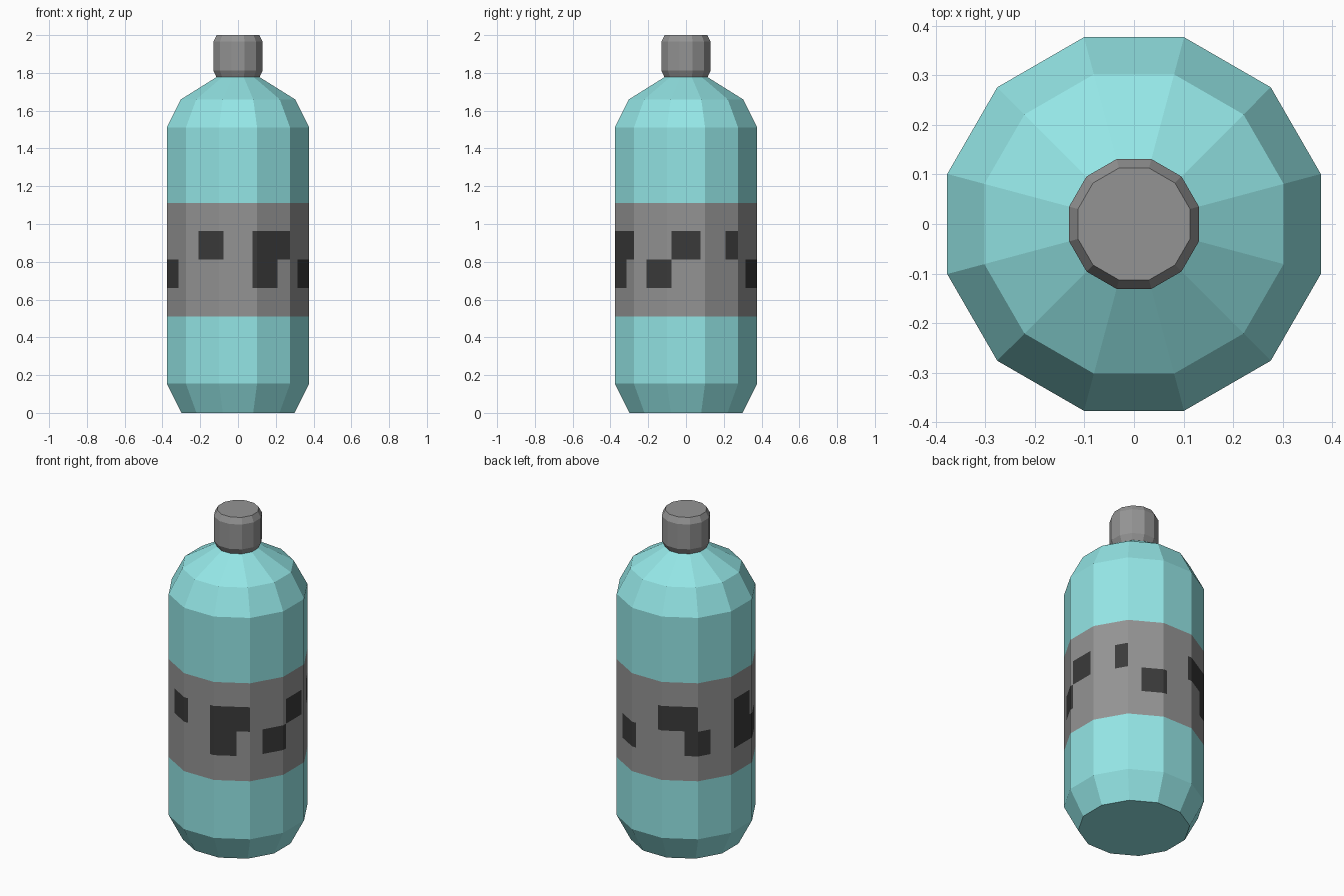
import bpy, bmesh, math

if "Cube" in bpy.data.objects:
    bpy.data.objects.remove(bpy.data.objects["Cube"])

SIDES = 12
PX = 32                      # label pattern columns around the bottle


def material(name, srgb):
    m = bpy.data.materials.new(name)
    lin = [((c / 255 + 0.055) / 1.055) ** 2.4 for c in srgb]
    m.diffuse_color = (*lin, 1)
    m.use_nodes = True
    m.node_tree.nodes["Principled BSDF"].inputs["Base Color"].default_value = m.diffuse_color
    return m


teal = material("teal plastic", (148, 230, 230))
grey = material("grey", (148, 148, 148))
dark = material("dark grey", (58, 58, 58))


def rim_point(u, apothem):
    """Point on the 12-gon; u runs 0..1 along the perimeter from front centre."""
    k = math.floor(u * SIDES + 0.5)
    t = u * SIDES - k                            # -0.5..0.5 across a side
    a = math.radians(-90 + 360 / SIDES * k)
    w = 2 * apothem * math.tan(math.pi / SIDES) * t
    return (apothem * math.cos(a) - w * math.sin(a),
            apothem * math.sin(a) + w * math.cos(a))


CORNERS = [(k + 0.5) / SIDES for k in range(SIDES)]


def lathe(name, profile, mats, us=CORNERS, cap_bottom=False, cap_top=False, rule=None):
    bm = bmesh.new()
    rings = [[bm.verts.new((*rim_point(u, r), z)) for u in us] for r, z in profile]
    n = len(us)
    for j in range(len(rings) - 1):
        for i in range(n):
            i2 = (i + 1) % n
            f = bm.faces.new((rings[j][i], rings[j][i2], rings[j + 1][i2], rings[j + 1][i]))
            if rule:
                mid = (us[i] + us[i2] + (1 if i2 == 0 else 0)) / 2
                f.material_index = rule(mid % 1 * PX, j)
    if cap_bottom:
        bm.faces.new(rings[0][::-1])
    if cap_top:
        bm.faces.new(rings[-1])
    me = bpy.data.meshes.new(name)
    bm.to_mesh(me)
    bm.free()
    for m in mats:
        me.materials.append(m)
    ob = bpy.data.objects.new(name, me)
    bpy.context.collection.objects.link(ob)
    return ob


R = 0.377
# Bottle below and above the label
lathe("lower_body", [(0.30, 0), (R, 0.155), (R, 0.51)], [teal], cap_bottom=True)
lathe("upper_body", [(R, 1.11), (R, 1.51), (0.302, 1.66), (0.11, 1.78)], [teal], cap_top=True)

# Label band with dark blocks in two rows
LOWER = [(1, 3), (5, 7), (13, 15), (19, 21), (23, 27)]
UPPER = [(1, 4), (7, 9), (11, 12), (17, 20), (23, 25), (29, 31)]


def label_rule(col, row):
    spans = {1: LOWER, 2: UPPER}.get(row, [])
    return int(any(a < col < b for a, b in spans))


columns = sorted(set(CORNERS) | {i / PX for i in range(PX)})
lathe("label", [(R, z) for z in (0.51, 0.662, 0.813, 0.963, 1.11)], [grey, dark],
      us=columns, rule=label_rule)

# Screw cap
lathe("cap", [(0.113, 1.775), (0.131, 1.813), (0.131, 1.965), (0.113, 2.0)], [grey],
      cap_bottom=True, cap_top=True)
